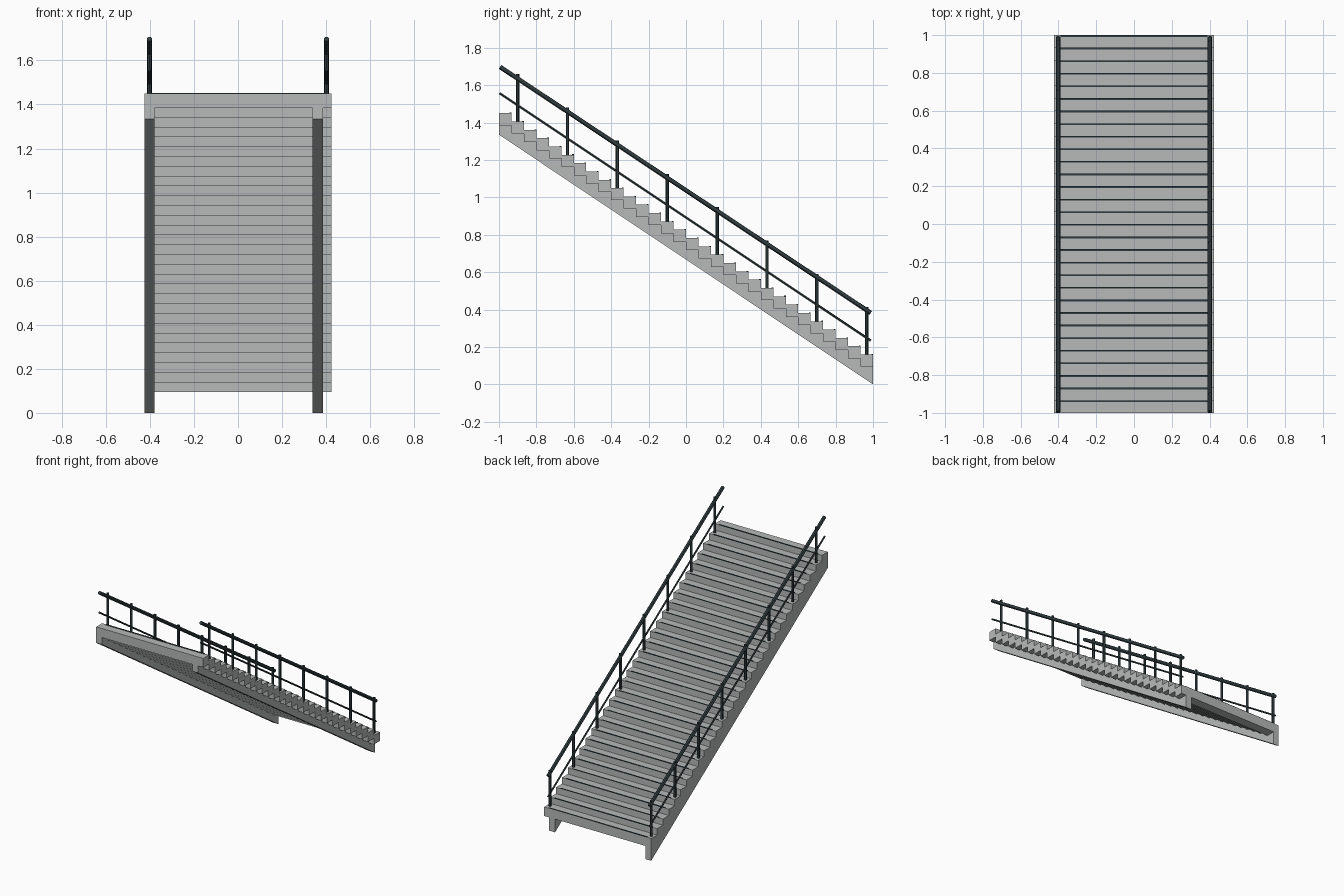
import bpy, bmesh
from mathutils import Vector

if "Cube" in bpy.data.objects:
    bpy.data.objects.remove(bpy.data.objects["Cube"])

STEPS = 30
GOING = 2 / STEPS
RISE = 0.0445
TOP = 1.45           # height of the highest tread
THICK = 0.065        # height of each step block
HALF_WIDTH = 0.424


def material(name, rgb):
    mat = bpy.data.materials.new(name)
    mat.use_nodes = True
    mat.diffuse_color = (*rgb, 1)
    mat.node_tree.nodes["Principled BSDF"].inputs["Base Color"].default_value = (*rgb, 1)
    return mat


concrete = material("concrete grey", (0.47, 0.49, 0.48))
steel = material("dark steel", (0.03, 0.045, 0.05))


def finish(bm, name, mat, smooth=False):
    bmesh.ops.recalc_face_normals(bm, faces=bm.faces)
    mesh = bpy.data.meshes.new(name)
    bm.to_mesh(mesh)
    bm.free()
    mesh.materials.append(mat)
    obj = bpy.data.objects.new(name, mesh)
    bpy.context.collection.objects.link(obj)
    if smooth:
        bpy.ops.object.select_all(action='DESELECT')
        obj.select_set(True)
        bpy.context.view_layer.objects.active = obj
        bpy.ops.object.shade_smooth_by_angle()


def add_box(bm, low, high):
    low, high = Vector(low), Vector(high)
    verts = bmesh.ops.create_cube(bm, size=1)["verts"]
    for v in verts:
        v.co = (low + high) / 2 + v.co * (high - low)


def add_bar(bm, start, end, radius):
    start, end = Vector(start), Vector(end)
    axis = end - start
    turn = axis.to_track_quat('Z', 'Y').to_matrix().to_4x4()
    turn.translation = (start + end) / 2
    bmesh.ops.create_cone(bm, cap_ends=True, segments=12, radius1=radius,
                          radius2=radius, depth=axis.length, matrix=turn)


def step_start(i):
    return -1 + i * GOING


def tread(i):
    return TOP - i * RISE


# Step blocks
bm = bmesh.new()
for i in range(STEPS):
    add_box(bm, (-HALF_WIDTH, step_start(i), tread(i) - THICK),
            (HALF_WIDTH, step_start(i + 1), tread(i)))
finish(bm, "steps", concrete)

# Dark strips along the tread edges
bm = bmesh.new()
for i in range(STEPS):
    edge = step_start(i + 1)
    add_box(bm, (-0.39, edge - 0.009, tread(i) - 0.002), (0.39, edge, tread(i) + 0.003))
finish(bm, "nosing_strips", steel)

# Sawtooth stringers carrying the steps
profile = [(1, 0), (-1, 1.335)]
for i in range(STEPS):
    z = tread(i) - THICK
    profile += [(step_start(i), z), (step_start(i + 1), z)]
for name, x0, x1 in (("right_stringer", -HALF_WIDTH, -0.38), ("left_stringer", 0.338, 0.385)):
    bm = bmesh.new()
    face = bm.faces.new([bm.verts.new((x0, y, z)) for y, z in profile])
    side = bmesh.ops.extrude_face_region(bm, geom=[face])["geom"]
    moved = [g for g in side if isinstance(g, bmesh.types.BMVert)]
    bmesh.ops.translate(bm, verts=moved, vec=(x1 - x0, 0, 0))
    finish(bm, name, concrete)

# Railings on both sides
for side, x in (("right", -0.402), ("left", 0.402)):
    bm = bmesh.new()
    add_bar(bm, (x, -0.994, 1.697), (x, 0.988, 0.382), 0.012)
    finish(bm, side + "_handrail", steel, True)

    bm = bmesh.new()
    add_bar(bm, (x, -0.997, 1.557), (x, 0.988, 0.234), 0.006)
    finish(bm, side + "_middle_rail", steel, True)

    bm = bmesh.new()
    for i in range(1, STEPS, 4):
        y = step_start(i + 0.5)
        add_bar(bm, (x, y, tread(i)), (x, y, tread(i) + 0.254), 0.009)
    finish(bm, side + "_posts", steel, True)
